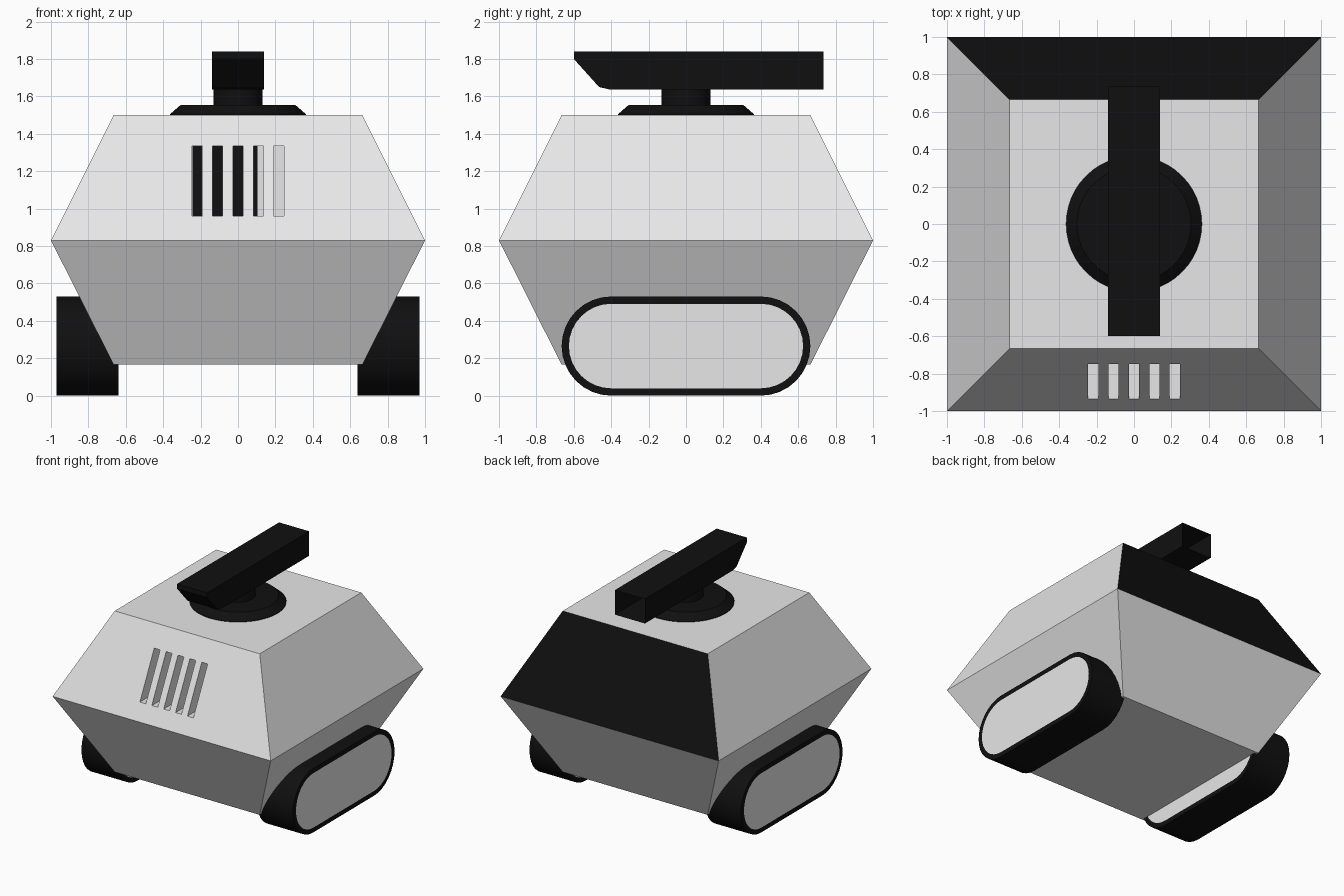
import bpy, bmesh, math
from mathutils import Vector

if "Cube" in bpy.data.objects:
    bpy.data.objects.remove(bpy.data.objects["Cube"])


def material(name, v):
    m = bpy.data.materials.new(name)
    m.diffuse_color = (v, v, v, 1)
    m.use_nodes = True
    m.node_tree.nodes["Principled BSDF"].inputs["Base Color"].default_value = m.diffuse_color
    return m


GREY = material("light grey", 0.8)
BLACK = material("black", 0.005)


def finish(name, bm, mats, smooth=False):
    bmesh.ops.recalc_face_normals(bm, faces=bm.faces[:])
    me = bpy.data.meshes.new(name)
    bm.to_mesh(me)
    bm.free()
    for m in mats:
        me.materials.append(m)
    ob = bpy.data.objects.new(name, me)
    bpy.context.collection.objects.link(ob)
    if smooth:
        bpy.ops.object.select_all(action='DESELECT')
        ob.select_set(True)
        bpy.context.view_layer.objects.active = ob
        bpy.ops.object.shade_smooth_by_angle(angle=math.radians(30))
    return ob


def loft(bm, rings):
    """Skin a stack of closed rings and cap both ends."""
    rows = [[bm.verts.new(p) for p in r] for r in rings]
    for a, b in zip(rows, rows[1:]):
        for i in range(len(a)):
            j = (i + 1) % len(a)
            bm.faces.new((a[i], a[j], b[j], b[i]))
    return bm.faces.new(rows[0]), bm.faces.new(rows[-1])


def box(bm, x0, x1, y0, y1, z0, z1):
    loft(bm, [[(x0, y0, z), (x1, y0, z), (x1, y1, z), (x0, y1, z)] for z in (z0, z1)])


# Body: double tapered hull with a black rear window
bm = bmesh.new()
loft(bm, [[(-h, -h, z), (h, -h, z), (h, h, z), (-h, h, z)]
          for h, z in ((0.665, 0.165), (1.0, 0.83), (0.665, 1.5))])
bmesh.ops.recalc_face_normals(bm, faces=bm.faces[:])
for f in bm.faces:
    f.material_index = int(f.normal.y > 0.5 and f.normal.z > 0.1)
body = finish("body", bm, [GREY, BLACK])

# Five deep vent slots cut in the front
SLOTS = [-0.218 + 0.109 * i for i in range(5)]
bm = bmesh.new()
for x in SLOTS:
    box(bm, x - 0.027, x + 0.027, -1.1, -0.6, 0.96, 1.335)
cutter = finish("vent_cutter", bm, [GREY])
cutter.hide_render = True
cutter.hide_set(True)
cut = body.modifiers.new("vents", 'BOOLEAN')
cut.operation = 'DIFFERENCE'
cut.object = cutter
cut.solver = 'EXACT'

# Black backs of the slots
bm = bmesh.new()
for x in SLOTS[:4]:
    box(bm, x - 0.0265, min(x + 0.0265, 0.105), -0.605, -0.599, 0.961, 1.334)
finish("vent_backs", bm, [BLACK])


# Tracks: stadium belts with light side panels
def stadium(x, r, n=16):
    pts = []
    for side in (0, 1):
        for i in range(n + 1):
            a = -math.pi / 2 + math.pi * (side + i / n)
            pts.append((x, (0.4 if side == 0 else -0.4) + r * math.cos(a),
                        0.265 + r * math.sin(a)))
    return pts


for side, s in (("left", -1), ("right", 1)):
    bm = bmesh.new()
    caps = loft(bm, [stadium(s * 0.64, 0.226), stadium(s * 0.64, 0.265),
                     stadium(s * 0.97, 0.265), stadium(s * 0.97, 0.226)])
    for f in caps:
        f.material_index = 1
    finish(side + "_track", bm, [BLACK, GREY], smooth=True)

# Turret: bevelled disc and neck
bm = bmesh.new()
loft(bm, [[(r * math.cos(math.tau * i / 48), r * math.sin(math.tau * i / 48), z)
           for i in range(48)]
          for r, z in ((0.363, 1.495), (0.363, 1.505), (0.305, 1.555),
                       (0.13, 1.555), (0.13, 1.645))])
finish("turret_base", bm, [BLACK], smooth=True)

# Head: long housing with a raked chin, open at the rear
profile = [(-0.6, 1.84), (-0.6, 1.8), (-0.465, 1.65), (-0.41, 1.637),
           (0.735, 1.637), (0.735, 1.84)]
bm = bmesh.new()
loft(bm, [[(x, y, z) for y, z in profile] for x in (-0.138, 0.138)])
rear = [f for f in bm.faces if all(v.co.y > 0.7 for v in f.verts)]
bmesh.ops.delete(bm, geom=rear, context='FACES_ONLY')
finish("head", bm, [BLACK])
